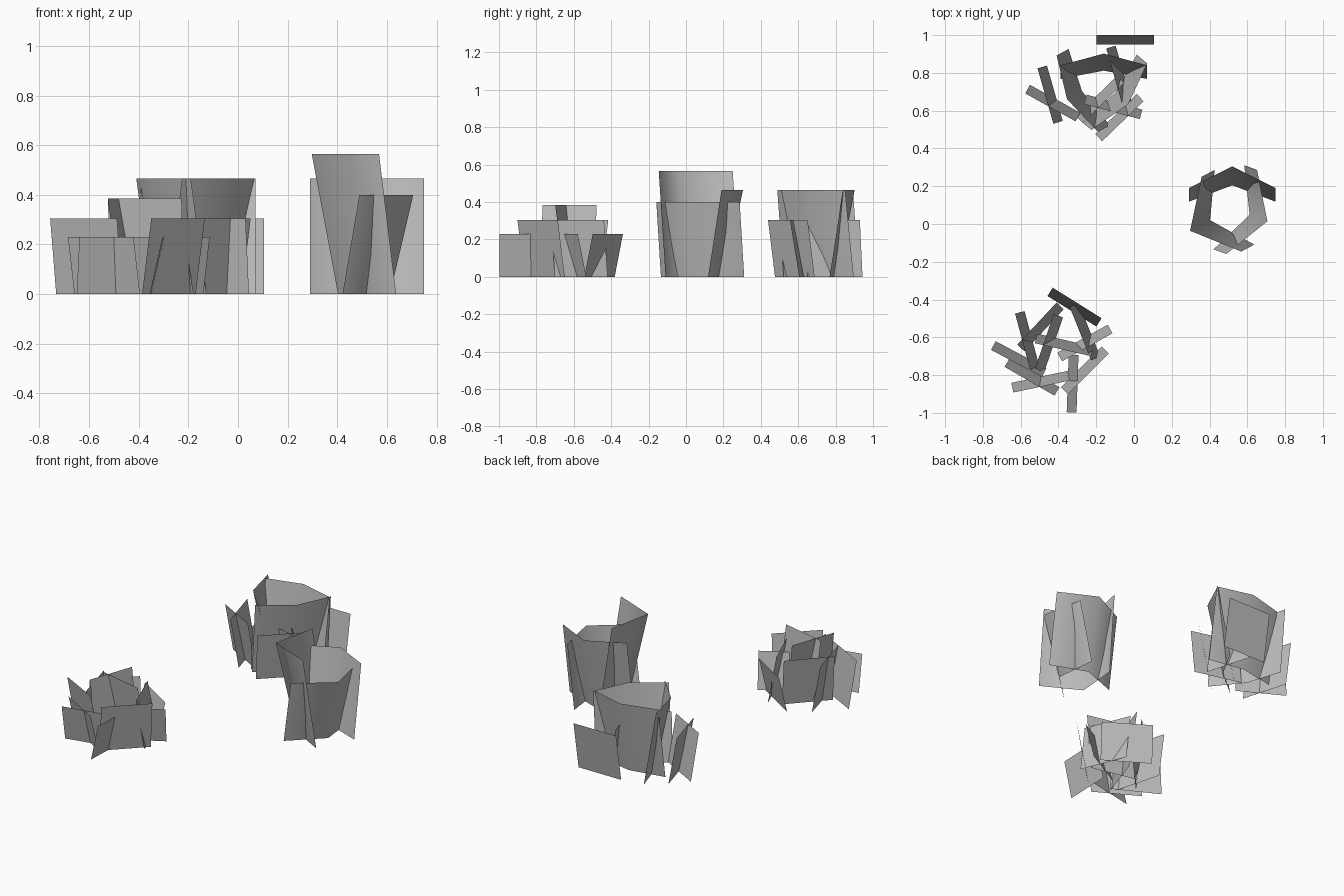
import bpy
from math import radians
from mathutils import Vector, Matrix

cube = bpy.data.objects.get("Cube")
if cube:
    bpy.data.objects.remove(cube, do_unlink=True)

grey = bpy.data.materials.new("plain_grey")
grey.use_nodes = True
colour = (0.5, 0.5, 0.5, 1)
grey.diffuse_color = colour
grey.node_tree.nodes["Principled BSDF"].inputs["Base Color"].default_value = colour


def add_card(name, verts, faces, smooth=False):
    mesh = bpy.data.meshes.new(name)
    mesh.from_pydata(verts, [], faces)
    mesh.materials.append(grey)
    for poly in mesh.polygons:
        poly.use_smooth = smooth
    bpy.context.collection.objects.link(bpy.data.objects.new(name, mesh))


def axes(angle):
    out = Matrix.Rotation(radians(angle), 3, "Z") @ Vector((1, 0, 0))
    return out, Vector((-out.y, out.x, 0))


def flat_card(name, x, y, angle, height, width=0.305, lean=0.052):
    """Square card leaning outward along angle, centred on x, y."""
    out, side = axes(angle)
    mid, up = Vector((x, y, 0)), Vector((0, 0, height))
    half, tip = side * width / 2, out * lean / 2
    add_card(name, [mid - tip - half, mid - tip + half,
                    mid + tip + half + up, mid + tip - half + up], [(0, 1, 2, 3)])


def folded_card(name, x, y, angle, height, half, depth, lean=0.072, fold_lean=0.1):
    """Card folded down its middle; x, y lies midway between its top corners."""
    out, side = axes(angle)
    mid, up = Vector((x, y, 0)), Vector((0, 0, height))
    top = [mid - side * half, mid + out * depth, mid + side * half]
    low = [p - out * s for p, s in zip(top, (lean, fold_lean, lean))]
    add_card(name, low + [p + up for p in top], [(0, 1, 4, 3), (1, 2, 5, 4)], True)


# Tall clump: three folded blades
folded_card("tall_clump_back_blade", 0.52, 0.19, 90, 0.465, 0.23, 0.115)
folded_card("tall_clump_right_blade", 0.463, 0.052, 208, 0.565, 0.224, 0.188, 0.078, 0.12)
folded_card("tall_clump_left_blade", 0.57, 0.064, -20, 0.40, 0.237, 0.145)

# Mixed clump: three folded blades with flat blades around them
for i, (x, y, angle) in enumerate([(-0.16, 0.84, 90), (-0.30, 0.69, 208.5),
                                   (-0.078, 0.674, -40)]):
    folded_card(f"mixed_clump_folded_blade_{i + 1}", x, y, angle, 0.465, 0.23, 0.062,
                0.072, 0.09)

mixed = [(-0.047, 0.975, 90), (-0.43, 0.64, 241), (-0.444, 0.685, 196),
         (-0.077, 0.563, -46), (-0.11, 0.62, 255), (-0.08, 0.79, 196),
         (-0.18, 0.66, -46)]
for i, (x, y, angle) in enumerate(mixed):
    flat_card(f"mixed_clump_flat_blade_{i + 1}", x, y, angle, 0.305)

# Low clump: flat blades in three heights
low_rings = {
    0.23: [(-0.315, -0.44, 58), (-0.54, -0.81, 240), (-0.495, -0.835, 282),
           (-0.26, -0.63, -61), (-0.325, -0.845, -2)],
    0.305: [(-0.61, -0.715, 242), (-0.565, -0.615, 195), (-0.495, -0.545, 137),
            (-0.26, -0.57, 202), (-0.26, -0.775, -45)],
    0.385: [(-0.45, -0.63, 161), (-0.37, -0.64, 257)],
}
for ring, (height, blades) in zip(("short", "middle", "high"), low_rings.items()):
    for i, (x, y, angle) in enumerate(blades):
        flat_card(f"low_clump_{ring}_blade_{i + 1}", x, y, angle, height)
